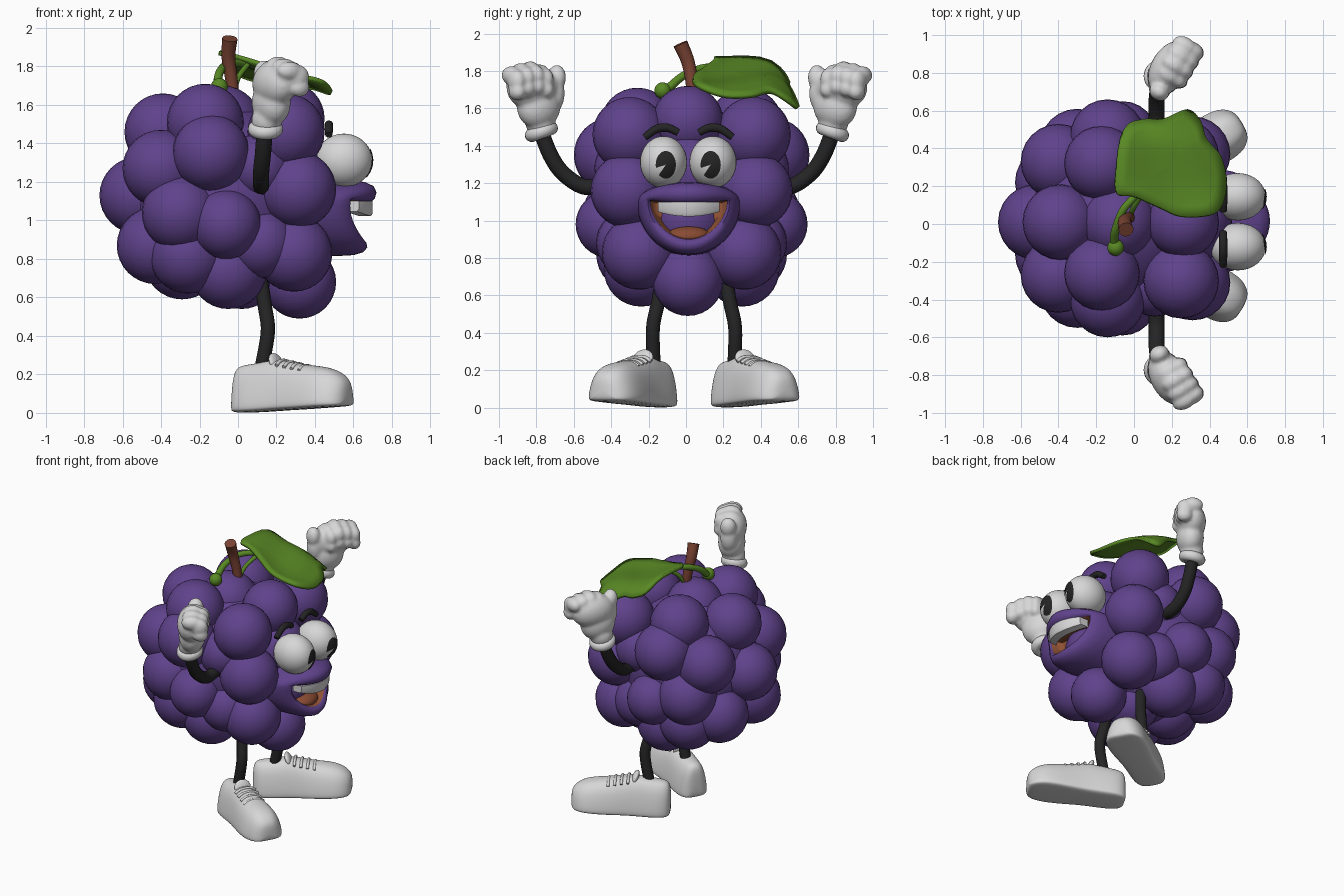
import bpy, bmesh, math
from mathutils import Vector, Matrix

if "Cube" in bpy.data.objects:
    bpy.data.objects.remove(bpy.data.objects["Cube"])

def mat(name, c):
    m = bpy.data.materials.new(name)
    m.diffuse_color = (*c, 1)
    m.use_nodes = True
    m.node_tree.nodes["Principled BSDF"].inputs["Base Color"].default_value = m.diffuse_color
    return m

PURPLE = mat("grape purple", (0.115, 0.055, 0.26))
WHITE = mat("white", (0.68, 0.68, 0.68))
BLACK = mat("black", (0.018, 0.018, 0.018))
GREEN = mat("leaf green", (0.10, 0.25, 0.018))
BROWN = mat("stem brown", (0.19, 0.055, 0.032))
MOUTH = mat("mouth red brown", (0.28, 0.085, 0.035))
TONGUE = mat("tongue", (0.25, 0.07, 0.033))

def finish(bm, name, *mats, angle=60):
    bmesh.ops.recalc_face_normals(bm, faces=bm.faces)
    me = bpy.data.meshes.new(name)
    bm.to_mesh(me)
    bm.free()
    for m in mats:
        me.materials.append(m)
    ob = bpy.data.objects.new(name, me)
    bpy.context.collection.objects.link(ob)
    bpy.ops.object.select_all(action='DESELECT')
    ob.select_set(True)
    bpy.context.view_layer.objects.active = ob
    bpy.ops.object.shade_smooth_by_angle(angle=math.radians(angle))
    return ob

def ball(bm, c, r, rot=Matrix(), seg=24):
    r = (r, r, r) if isinstance(r, (int, float)) else r
    bmesh.ops.create_uvsphere(bm, u_segments=seg, v_segments=seg * 2 // 3, radius=1,
                              matrix=Matrix.Translation(c) @ rot @ Matrix.Diagonal((*r, 1)))

def spline(pts, n=6, closed=False):
    # Catmull-Rom interpolation through the points
    p = [Vector(q) for q in pts]
    k = len(p)
    get = (lambda i: p[i % k]) if closed else (lambda i: p[max(0, min(k - 1, i))])
    out = []
    for i in range(k if closed else k - 1):
        a, b, c, d = get(i - 1), get(i), get(i + 1), get(i + 2)
        for j in range(n):
            t = j / n
            out.append(0.5 * (2 * b + (c - a) * t + (2 * a - 5 * b + 4 * c - d) * t * t
                              + (3 * b - a - 3 * c + d) * t ** 3))
    return out if closed else out + [p[-1]]

def loft(bm, rings, caps=True):
    # Joins closed rings of points into a skin; returns faces row by row
    vs = [[bm.verts.new(q) for q in r] for r in rings]
    n = len(vs[0])
    rows = [[bm.faces.new((a[i], a[(i + 1) % n], b[(i + 1) % n], b[i])) for i in range(n)]
            for a, b in zip(vs, vs[1:])]
    if caps:
        bm.faces.new(vs[0][::-1])
        rows.append([bm.faces.new(vs[-1])])
    return rows

def tube(bm, pts, r0, r1=None, mid=None, seg=12):
    p = spline(pts)
    r1 = r0 if r1 is None else r1
    rings = []
    for i, c in enumerate(p):
        t = i / (len(p) - 1)
        d = (p[min(i + 1, len(p) - 1)] - p[max(i - 1, 0)]).normalized()
        ref = Vector((1, 0, 0)) if abs(d.x) < 0.8 else Vector((0, 0, 1))
        u = d.cross(ref).normalized()
        v = d.cross(u)
        r = r0 + (r1 - r0) * t + ((mid - (r0 + r1) / 2) * math.sin(math.pi * t) if mid else 0)
        rings.append([c + r * (u * math.cos(a) + v * math.sin(a))
                      for a in (2 * math.pi * k / seg for k in range(seg))])
    loft(bm, rings)

# Grape cluster: single grapes on the middle line, pairs to both sides
bm = bmesh.new()
YC = 0.03
ball(bm, (-0.08, YC, 1.12), (0.48, 0.49, 0.49))
for x, z, r in [(-.52, 1.13, .2), (-.39, 1.46, .2), (-.08, 1.5, .2), (.26, 1.53, .19),
                (.32, .68, .19), (-.29, .79, .2), (.02, .73, .19), (.3, 1.25, .22), (.36, 1.0, .2)]:
    ball(bm, (x, YC - 0.02, z), r)
for x, y, z, r in [(.25, .33, 1.46, .2), (.31, .34, 1.16, .2), (.29, .28, .83, .2),
                   (-.14, .43, 1.35, .2), (-.06, .44, .98, .18), (-.17, .29, 1.51, .2),
                   (-.4, .3, 1.27, .2), (-.3, .38, 1.04, .2), (-.43, .19, .87, .2),
                   (-.26, .31, .82, .2), (-.05, .27, .74, .2), (.11, .35, 1.28, .17), (.12, .33, .88, .18)]:
    for s in (-1, 1):
        ball(bm, (x, YC + s * y, z), r)
finish(bm, "grape_cluster", PURPLE)

# Muzzle with lips and open mouth, lofted from rings
def front_x(y, z):
    return 0.72 - 2.6 * y * y - 0.2 * max(0, 1.1 - z)

def mouth_ring(blend, depth=None, x=None, scale=1.0):
    ring = []
    for i in range(48):
        a = 2 * math.pi * i / 48
        c, s = math.cos(a), math.sin(a)
        yi, zi = 0.205 * c, 1.075 + (0.015 * s if s > 0 else 0.175 * s) + 0.03 * c * c
        yo, zo = 0.275 * c, 1.10 + (0.10 * s if s > 0 else 0.28 * s)
        y, z = yi + (yo - yi) * blend, zi + (zo - zi) * blend
        px = front_x(y, z) - depth if x is None else x
        ring.append((px, 0.015 + y * scale, 1.03 + (z - 1.03) * scale))
    return ring

bm = bmesh.new()
rows = loft(bm, [mouth_ring(1, x=.3, scale=1.05), mouth_ring(1.05, .13), mouth_ring(1, .06),
                 mouth_ring(.8, .015), mouth_ring(.5, 0), mouth_ring(.2, .01), mouth_ring(0, .035),
                 mouth_ring(-.05, .08), mouth_ring(0, x=.5, scale=.85)])
for row in rows[6:]:
    for f in row:
        f.material_index = 1
finish(bm, "muzzle", PURPLE, MOUTH)

# Upper teeth: curved band following the lip
bm = bmesh.new()
rings = []
for i in range(17):
    y = -0.165 + 0.33 * i / 16
    x = front_x(y, 1.1) - 0.02
    low = 1.022 + 0.9 * y * y
    rings.append([(x - .07, y + .015, low), (x - .01, y + .015, low), (x, y + .015, low + .015),
                  (x, y + .015, 1.10), (x - .07, y + .015, 1.10)])
loft(bm, rings)
finish(bm, "upper_teeth", WHITE, angle=40)

bm = bmesh.new()
ball(bm, (.53, .015, .915), (.09, .12, .055))
finish(bm, "tongue", TONGUE)

# Eyes with pupil plates and eyebrows
for s, side in ((-1, "right"), (1, "left")):
    c = Vector((.55, .012 + s * .132, 1.312))
    rad = Vector((.148, .126, .139))
    bm = bmesh.new()
    ball(bm, c, rad, seg=32)
    finish(bm, "eye_" + side, WHITE)

    bm = bmesh.new()
    def on_eye(a, k):
        y = -s * .012 + .054 * k * math.cos(a)
        z = -.014 + .074 * k * math.sin(a)
        x = rad.x * math.sqrt(1 - (y / rad.y) ** 2 - (z / rad.z) ** 2)
        return bm.verts.new(c + Vector((x + .005, y, z)))
    grid = []
    for i in range(33):
        a = math.radians(227 + 326 * i / 32)
        grid.append([on_eye(a, k) for k in (.02, .35, .7, 1)])
    for p, q in zip(grid, grid[1:]):
        for k in range(3):
            bm.faces.new((p[k], p[k + 1], q[k + 1], q[k]))
    finish(bm, "pupil_" + side, BLACK)

    bm = bmesh.new()
    tube(bm, [(.472, .014 + s * yy, zz) for yy, zz in
              ((.055, 1.47), (.11, 1.495), (.17, 1.49), (.235, 1.445))], .019, .019, mid=.023)
    finish(bm, "eyebrow_" + side, BLACK)

# Limbs, gloves and shoes on both sides
for s, side in ((-1, "right"), (1, "left")):
    M = lambda x, y, z: Vector((x, .005 + s * y, z))
    bm = bmesh.new()
    tube(bm, [M(.12, .44, 1.19), M(.12, .55, 1.18), M(.12, .66, 1.25), M(.13, .73, 1.35),
              M(.14, .785, 1.49)], .042)
    finish(bm, "arm_" + side, BLACK)

    # Glove: overlapping volumes fused into one soft fist, knuckles turned forward
    tilt = Matrix.Rotation(s * math.radians(-20), 4, 'X')
    H = Matrix.Translation(M(.145, .785, 0)) @ Matrix.Rotation(-s * math.radians(30), 4, 'Z')
    K = lambda x, y, z: H @ Vector((x, s * y, z))
    turn = H.to_3x3().to_4x4()
    bm = bmesh.new()
    ball(bm, K(.005, 0, 1.52), (.08, .08, .09), turn @ tilt)
    ball(bm, K(.02, .02, 1.61), (.093, .125, .12), turn @ tilt)
    ball(bm, K(.02, .055, 1.71), (.1, .155, .12), turn)
    for k in range(4):
        y, z = .02 + .058 * k, 1.805 - .016 * abs(k - 1.2)
        ball(bm, K(.03, y, z), (.07, .047, .05), turn)
        ball(bm, K(.082, y, z - .03), (.06, .045, .062), turn)
        ball(bm, K(.09, y, z - .085), (.055, .044, .05), turn)
    ball(bm, K(.03, -.07, 1.68), (.06, .055, .1), turn)
    ball(bm, K(.035, -.083, 1.765), (.055, .048, .068), turn)
    glove = finish(bm, "glove_" + side, WHITE, angle=80)
    rm = glove.modifiers.new("fuse", 'REMESH')
    rm.mode, rm.voxel_size, rm.use_smooth_shade = 'VOXEL', .011, True
    sm = glove.modifiers.new("soften", 'SMOOTH')
    sm.iterations = 6

    bm = bmesh.new()
    R = Matrix.Translation(M(.143, .778, 1.475)) @ tilt
    loft(bm, [[R @ Vector(((.058 + .034 * math.cos(b)) * math.cos(a),
                           (.058 + .034 * math.cos(b)) * math.sin(a), .036 * math.sin(b)))
               for b in (2 * math.pi * j / 12 for j in range(12))]
              for a in (2 * math.pi * i / 28 for i in range(29))], caps=False)
    bmesh.ops.remove_doubles(bm, verts=bm.verts, dist=1e-5)
    finish(bm, "glove_cuff_" + side, WHITE)

    L = lambda x, y, z: Vector((x, .043 + s * y, z))
    bm = bmesh.new()
    tube(bm, [L(.12, .17, .68), L(.14, .195, .55), L(.155, .22, .42), L(.12, .215, .22)], .037)
    finish(bm, "leg_" + side, BLACK)

    # Shoe: cross-sections along its length (distance, half width, base, height)
    turn = Matrix.Rotation(s * math.radians(30), 4, 'Z')
    S = Matrix.Translation(L(.09, .21, 0)) @ turn
    half = [(.9, 0), (1, .08), (1, .2), (.92, .45), (.76, .75), (.5, .94), (.2, 1)]
    bm = bmesh.new()
    rings = []
    for u, w, b, h in [(-.118, .045, .01, .19), (-.10, .085, .0, .24), (-.05, .110, 0, .25),
                       (.04, .114, .003, .262), (.12, .114, .008, .278), (.20, .118, .013, .27),
                       (.30, .131, .018, .25), (.40, .14, .025, .243), (.48, .132, .03, .225),
                       (.535, .10, .035, .19), (.56, .05, .045, .15)]:
        rings.append([S @ Vector((u, w * k * y, b + (h - b) * z))
                      for k, prof in ((1, half), (-1, half[::-1])) for y, z in prof])
    loft(bm, rings)
    shoe = finish(bm, "shoe_" + side, WHITE, angle=80)
    sub = shoe.modifiers.new("round", 'SUBSURF')
    sub.levels = sub.render_levels = 2

    bm = bmesh.new()
    ball(bm, S @ Vector((.125, 0, .262)), (.022, .06, .052), turn @ Matrix.Rotation(-.4, 4, 'Y'))
    finish(bm, "shoe_tongue_" + side, WHITE)
    bm = bmesh.new()
    for k in range(4):
        u, z = .16 + .045 * k, .275 - .009 * k
        tube(bm, [S @ Vector((u + .01, y, z - 5 * y * y)) for y in (-.075, -.035, .035, .075)],
             .01, seg=8)
    finish(bm, "shoe_laces_" + side, WHITE)

# Stem
bm = bmesh.new()
tube(bm, [(-.02, .035, 1.62), (-.035, .03, 1.74), (-.05, .01, 1.85), (-.042, -.03, 1.945)],
     .03, .04, mid=.034)
finish(bm, "stem", BROWN, angle=40)

# Vine with a curled round tip, and a short leaf stalk
bm = bmesh.new()
tube(bm, [(.04, .18, 1.81), (-.01, .13, 1.82), (-.06, .07, 1.81), (-.095, -.02, 1.77),
          (-.105, -.08, 1.72), (-.098, -.12, 1.69)], .018, .024)
ball(bm, (-.097, -.125, 1.695), .044)
tube(bm, [(-.02, .04, 1.66), (.0, .09, 1.74), (.05, .17, 1.81)], .014)
finish(bm, "vine", GREEN)

# Leaf: outline filled with inner rings, sloping down towards the front
rim = spline([(x, y, 0) for x, y in
              [(.485, .19), (.46, .09), (.40, .045), (.25, .04), (.13, .09), (.0, .145), (-.09, .16),
               (-.095, .28), (-.055, .5), (.05, .55), (.15, .55), (.28, .6), (.35, .54),
               (.38, .45), (.45, .37), (.48, .28)]], n=4, closed=True)
mid = Vector((.2, .31, 0))
bm = bmesh.new()
rings = []
for k in (1, .8, .6, .4, .2, .03):
    ring = [mid + (q - mid) * k for q in rim]
    rings.append([(q.x, q.y, 1.865 - .34 * (q.x + .1) - 3.2 * max(0, q.y - .4) ** 2
                   + .8 * max(0, .25 - q.y) ** 2 + .01 * math.sin(16 * q.x + 9 * q.y)) for q in ring])
loft(bm, rings)
bmesh.ops.delete(bm, geom=[f for f in bm.faces if f.calc_area() > .05], context='FACES_ONLY')
leaf = finish(bm, "leaf", GREEN)
sol = leaf.modifiers.new("thickness", 'SOLIDIFY')
sol.thickness, sol.offset = .022, 0
